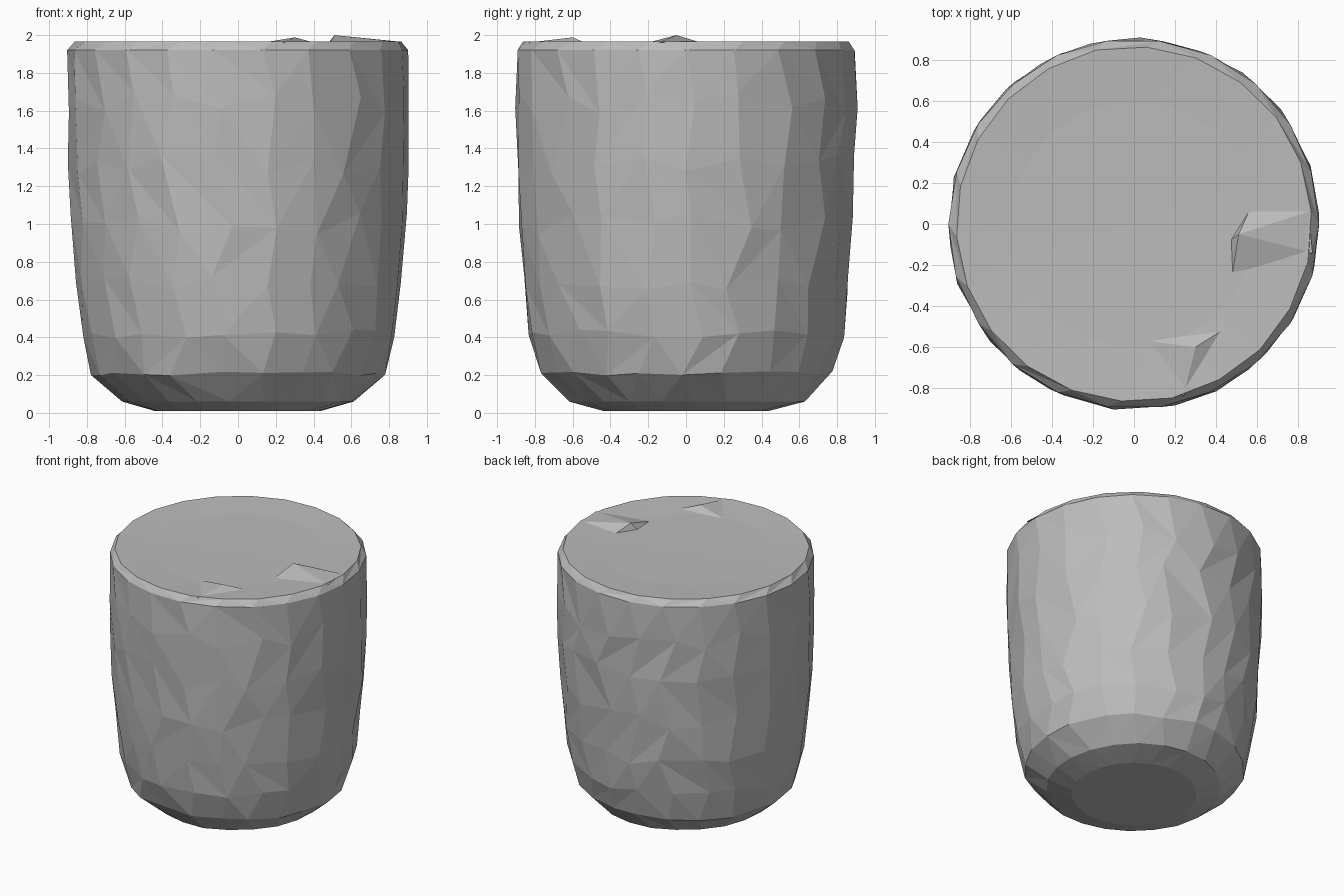
import bpy, bmesh, math, random
from mathutils import Vector

if "Cube" in bpy.data.objects:
    bpy.data.objects.remove(bpy.data.objects["Cube"], do_unlink=True)
random.seed(4)

grey = bpy.data.materials.new("plain grey")
grey.use_nodes = True
COLOUR = (0.5, 0.5, 0.5, 1)
grey.diffuse_color = COLOUR
grey.node_tree.nodes["Principled BSDF"].inputs["Base Color"].default_value = COLOUR


def finish(bm, name):
    """Turn a bmesh into a flat shaded grey object."""
    bmesh.ops.recalc_face_normals(bm, faces=bm.faces)
    mesh = bpy.data.meshes.new(name)
    bm.to_mesh(mesh)
    bm.free()
    mesh.materials.append(grey)
    obj = bpy.data.objects.new(name, mesh)
    bpy.context.collection.objects.link(obj)
    return obj


# Rounded tub: rings of (radius, height, irregularity), staggered and slightly uneven
SIDES = 22
PROFILE = [(0.44, 0.01, 0.003), (0.62, 0.06, 0.012), (0.77, 0.21, 0.012),
           (0.83, 0.42, 0.01), (0.865, 0.68, 0.008), (0.888, 1.0, 0.007),
           (0.9, 1.32, 0.006), (0.905, 1.64, 0.005), (0.902, 1.92, 0.003),
           (0.865, 1.966, 0.003), (0.6, 1.952, 0.003)]
bm = bmesh.new()
rings = []
for level, (radius, height, rough) in enumerate(PROFILE):
    ring = []
    wall = 2 <= level <= 7
    for i in range(SIDES):
        angle = math.tau * (i + 0.25 * (level % 2)) / SIDES
        angle += random.uniform(-0.05, 0.05) * wall
        r = radius + random.uniform(-rough, rough)
        z = height + random.uniform(-0.06, 0.06) * wall * min(1, height)
        ring.append(bm.verts.new((r * math.cos(angle), r * math.sin(angle), z)))
    rings.append(ring)

for lower, upper in zip(rings, rings[1:]):
    for i in range(SIDES):
        j = (i + 1) % SIDES
        a, b, c, d = lower[i], lower[j], upper[j], upper[i]
        if random.random() < 0.5:
            bm.faces.new((a, b, c))
            bm.faces.new((a, c, d))
        else:
            bm.faces.new((a, b, d))
            bm.faces.new((b, c, d))

# Flat underside and shallow sunken top
bm.faces.new(rings[0])
hub = bm.verts.new((0, 0, 1.945))
for i in range(SIDES):
    bm.faces.new((rings[-1][i], rings[-1][(i + 1) % SIDES], hub))
finish(bm, "tub_body")


def ridge(name, peak, outline):
    """A low faceted crease: a fan from the peak down to its outline."""
    crease = bmesh.new()
    top = crease.verts.new(peak)
    base = [crease.verts.new(p) for p in outline]
    for i, v in enumerate(base):
        crease.faces.new((v, base[(i + 1) % len(base)], top))
    crease.faces.new(base)
    return finish(crease, name)


# Creases on the top near the rim
ridge("front_crease", Vector((0.3, -0.6, 1.988)),
      [(0.07, -0.57, 1.95), (0.24, -0.84, 1.96), (0.46, -0.5, 1.945)])
ridge("side_crease", Vector((0.51, -0.05, 2.0)),
      [(0.56, 0.06, 1.95), (0.47, -0.08, 1.945), (0.48, -0.24, 1.95),
       (0.87, -0.14, 1.962), (0.85, 0.06, 1.966)])
